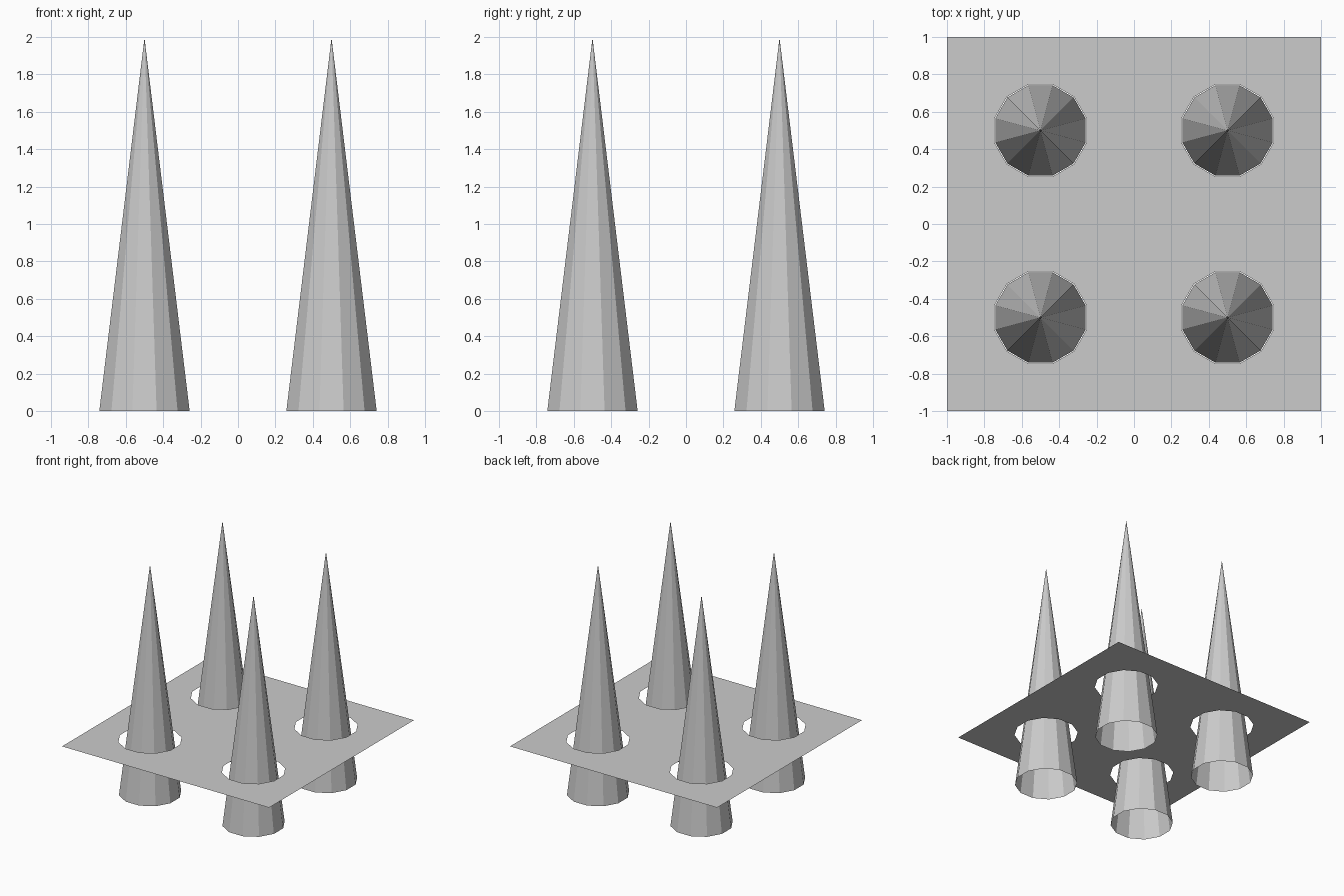
import bpy, bmesh
from math import cos, sin, radians

if "Cube" in bpy.data.objects:
    bpy.data.objects.remove(bpy.data.objects["Cube"])

SIDES = 12
SPIKE_R, SPIKE_H = 0.25, 1.995
HOLE_R, PLATE_Z = 0.254, 0.465
CENTRES = [(x, y) for x in (-0.5, 0.5) for y in (-0.5, 0.5)]
# half-step rotation: flats face the axes, every third corner lies on a diagonal
ANGLES = [radians(15 + 30 * i) for i in range(SIDES)]


def finish(name, bm):
    mesh = bpy.data.meshes.new(name)
    bm.to_mesh(mesh)
    bm.free()
    obj = bpy.data.objects.new(name, mesh)
    bpy.context.collection.objects.link(obj)
    return obj


# Spikes: hollow cones, open at the bottom
def spike(name, cx, cy):
    bm = bmesh.new()
    ring = [bm.verts.new((SPIKE_R * cos(a), SPIKE_R * sin(a), 0)) for a in ANGLES]
    tip = bm.verts.new((0, 0, SPIKE_H))
    for i in range(SIDES):
        bm.faces.new((ring[i], ring[(i + 1) % SIDES], tip))
    finish(name, bm).location = (cx, cy, 0)


for n, (cx, cy) in enumerate(CENTRES, 1):
    spike(f"spike_{n}", cx, cy)

# Plate: four square tiles, each a ring of quads around a hole, welded together
bm = bmesh.new()
for cx, cy in CENTRES:
    inner, outer = [], []
    for a in ANGLES:
        c, s = cos(a), sin(a)
        k = 0.5 / max(abs(c), abs(s))
        inner.append(bm.verts.new((cx + HOLE_R * c, cy + HOLE_R * s, PLATE_Z)))
        outer.append(bm.verts.new((cx + k * c, cy + k * s, PLATE_Z)))
    for i in range(SIDES):
        j = (i + 1) % SIDES
        bm.faces.new((inner[i], outer[i], outer[j], inner[j]))
bmesh.ops.remove_doubles(bm, verts=bm.verts, dist=0.0005)
finish("plate", bm)
